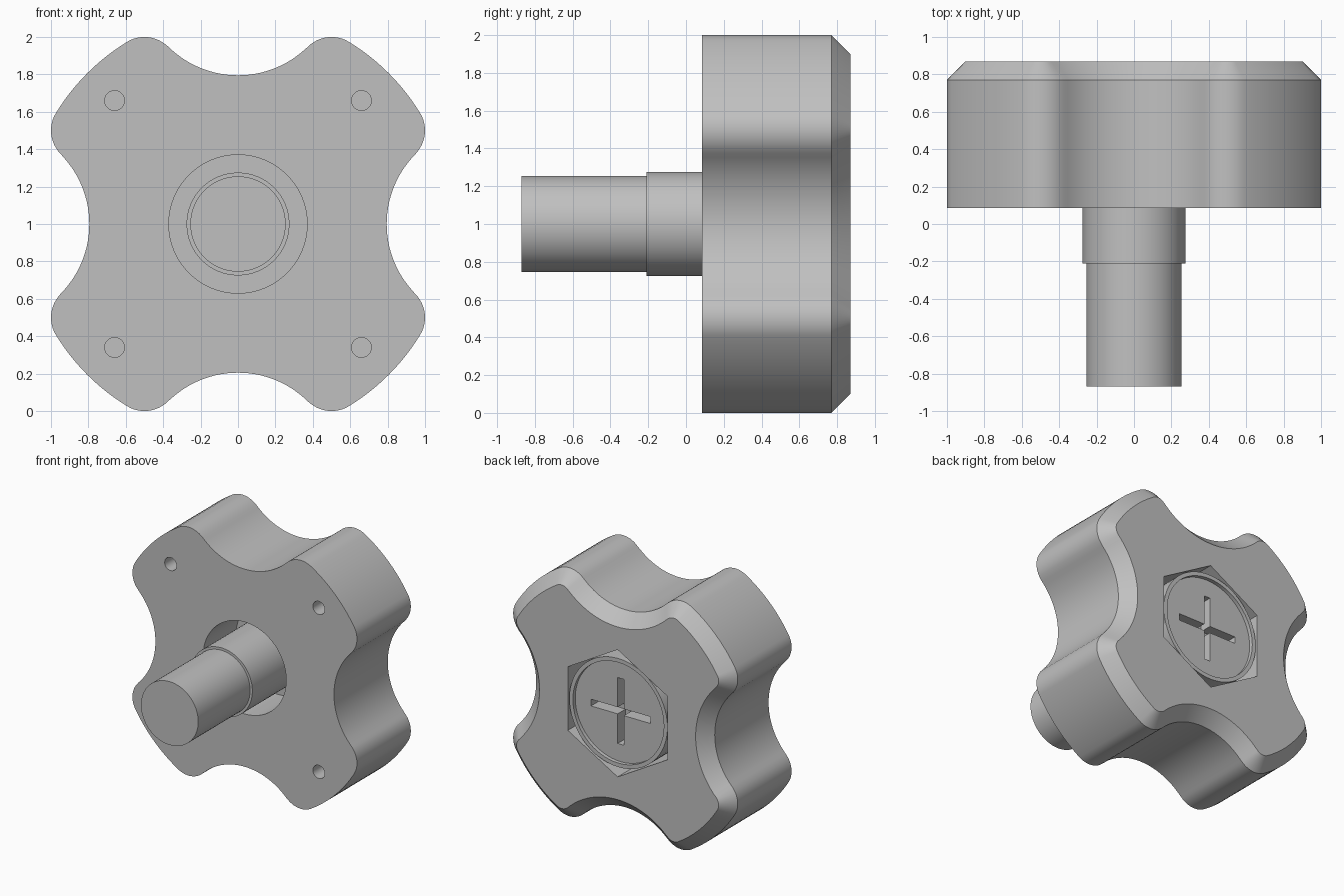
import bpy, bmesh
from math import pi, cos, sin, atan2, hypot, radians

cube = bpy.data.objects.get("Cube")
if cube:
    bpy.data.objects.remove(cube)

grey = bpy.data.materials.new("plain grey")
grey.use_nodes = True
colour = (0.53, 0.53, 0.53, 1)
grey.diffuse_color = colour
grey.node_tree.nodes["Principled BSDF"].inputs["Base Color"].default_value = colour


def circle(r, n=64, x=0, z=0, turn=0):
    return [(x + r * cos(turn + 2 * pi * i / n), z + r * sin(turn + 2 * pi * i / n))
            for i in range(n)]


def loft(name, sections):
    """Solid through (outline, y) sections, centred on the knob axis at z = 1."""
    bm = bmesh.new()
    rings = [[bm.verts.new((x, y, z + 1)) for x, z in pts] for pts, y in sections]
    for a, b in zip(rings, rings[1:]):
        for i in range(len(a)):
            j = (i + 1) % len(a)
            bm.faces.new((a[i], a[j], b[j], b[i]))
    bm.faces.new(rings[0])
    bm.faces.new(rings[-1])
    bmesh.ops.recalc_face_normals(bm, faces=bm.faces)
    mesh = bpy.data.meshes.new(name)
    bm.to_mesh(mesh)
    bm.free()
    mesh.materials.append(grey)
    ob = bpy.data.objects.new(name, mesh)
    bpy.context.collection.objects.link(ob)
    return ob


def activate(ob):
    bpy.ops.object.select_all(action='DESELECT')
    ob.select_set(True)
    bpy.context.view_layer.objects.active = ob


def cut(ob, cutter):
    cutter.hide_render = True
    mod = ob.modifiers.new("cut", 'BOOLEAN')
    mod.operation, mod.solver, mod.object = 'DIFFERENCE', 'EXACT', cutter
    activate(ob)
    bpy.ops.object.modifier_apply(modifier=mod.name)
    bpy.data.objects.remove(cutter)


def smooth(ob):
    activate(ob)
    bpy.ops.object.shade_smooth_by_angle(angle=radians(25))


def arc(cx, cz, r, a0, a1, n):
    return [(cx + r * cos(a0 + (a1 - a0) * i / n), cz + r * sin(a0 + (a1 - a0) * i / n))
            for i in range(n)]


def lobed_outline(inset):
    """Four lobes: scallop, corner fillet, outer arc, fillet, turned four times."""
    outer, fillet, scallop = 1.14, 0.178, 0.53
    fx, fz, sz = 0.5, 0.822, 1.325
    to_fillet = atan2(fz - sz, fx)
    rim = atan2(fz, fx)
    quarter = arc(0, sz, scallop + inset, -pi - to_fillet, to_fillet, 28)
    quarter += arc(fx, fz, fillet - inset, to_fillet + pi, rim, 12)
    quarter += arc(0, 0, outer - inset, rim, pi / 2 - rim, 12)
    quarter += arc(fz, fx, fillet - inset, pi / 2 - rim, -pi / 2 - to_fillet, 12)
    pts = []
    for _ in range(4):
        pts += quarter
        quarter = [(z, -x) for x, z in quarter]
    return pts


# Knob body with chamfered back edge
body = loft("knob_body", [(lobed_outline(0), 0.085), (lobed_outline(0), 0.77),
                          (lobed_outline(0.1), 0.87)])

# Hexagonal pocket at the back, round bore at the front
cut(body, loft("pocket", [(circle(0.512, 6, turn=pi / 2), y) for y in (0.5, 1)]))
cut(body, loft("bore", [(circle(0.37), y) for y in (0, 0.6)]))

# Four small blind holes in the front face
for sx in (-1, 1):
    for sz in (-1, 1):
        cut(body, loft("pin_hole", [(circle(0.053, 24, 0.66 * sx, 0.66 * sz), y)
                                    for y in (0, 0.25)]))
smooth(body)

# Round insert head with shallow dish and crossed slots
head = loft("insert_head", [(circle(0.437), 0.5), (circle(0.437), 0.86)])
cut(head, loft("dish", [(circle(0.405), 0.83), (circle(0.405), 1)]))
for w, h in ((0.265, 0.027), (0.027, 0.265)):
    slot = [(-w, -h), (w, -h), (w, h), (-w, h)]
    cut(head, loft("slot", [(slot, 0.73), (slot, 1)]))
smooth(head)

# Stepped shaft
shaft = loft("shaft", [(circle(0.255), -0.87), (circle(0.255), -0.21),
                       (circle(0.275), -0.21), (circle(0.275), 0.51)])
smooth(shaft)
